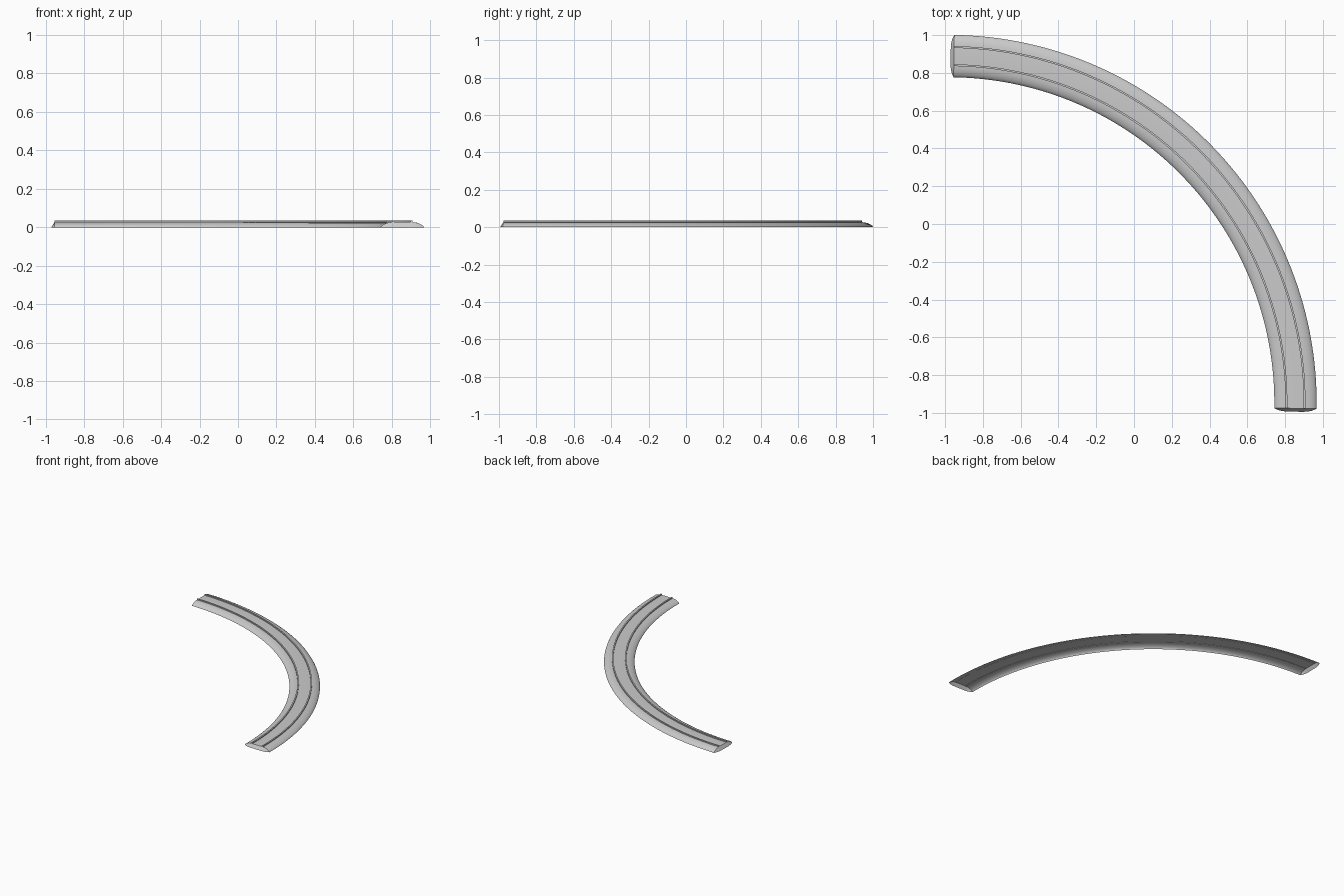
import bpy, bmesh, math

cube = bpy.data.objects.get("Cube")
if cube:
    bpy.data.objects.remove(cube, do_unlink=True)

CX, CY = -0.982, -0.948        # centre of the bend
MID, HALF = 1.837, 0.112       # centreline radius and half width
START, END = math.radians(-0.87), math.radians(89.1)
STEPS = 64

grey = bpy.data.materials.new("light grey")
grey.use_nodes = True
grey.diffuse_color = (0.6, 0.6, 0.6, 1)
grey.node_tree.nodes["Principled BSDF"].inputs["Base Color"].default_value = grey.diffuse_color


def on_arc(angle, offset, z, push=0):
    """Point on the bend; push moves it along the direction of travel."""
    r = MID + offset
    c, s = math.cos(angle), math.sin(angle)
    return (CX + r * c - push * s, CY + r * s + push * c, z)


def sweep(bm, section):
    """Rings of vertices, one section per step round the bend."""
    return [[bm.verts.new(on_arc(START + (END - START) * i / STEPS, u, z)) for u, z in section]
            for i in range(STEPS + 1)]


def finish(name, bm, angle):
    bmesh.ops.remove_doubles(bm, verts=bm.verts, dist=0.00005)
    mesh = bpy.data.meshes.new(name)
    bm.to_mesh(mesh)
    bm.free()
    mesh.materials.append(grey)
    obj = bpy.data.objects.new(name, mesh)
    bpy.context.collection.objects.link(obj)
    bpy.ops.object.select_all(action='DESELECT')
    obj.select_set(True)
    bpy.context.view_layer.objects.active = obj
    bpy.ops.object.shade_smooth_by_angle(angle=math.radians(angle))


# Track bed: open shell with flat crown, rounded shoulders and bulged ends
def build_bed():
    half = [(0.0, 0.027), (0.045, 0.027), (0.067, 0.0255), (0.085, 0.021),
            (0.099, 0.014), (0.108, 0.007), (HALF, 0.0)]
    profile = [(-u, z) for u, z in reversed(half[1:])] + half
    bm = bmesh.new()

    def end_row(angle, sign):
        return [bm.verts.new(on_arc(angle, u, 0, sign * 0.018 * (1 - abs(u / HALF) ** 4)))
                for u, z in profile]

    rows = [end_row(START, -1)] + sweep(bm, profile) + [end_row(END, 1)]
    for a, b in zip(rows, rows[1:]):
        for j in range(len(profile) - 1):
            bm.faces.new((a[j], a[j + 1], b[j + 1], b[j]))
    finish("track_bed", bm, 50)


# Rail: slim rectangular bar swept round the bend
def build_rail(name, offset):
    w, low, high = 0.005, 0.025, 0.035
    bm = bmesh.new()
    rings = sweep(bm, [(offset + u, z) for u, z in ((-w, low), (w, low), (w, high), (-w, high))])
    for a, b in zip(rings, rings[1:]):
        for j in range(4):
            k = (j + 1) % 4
            bm.faces.new((a[j], a[k], b[k], b[j]))
    bm.faces.new(rings[0])
    bm.faces.new(rings[-1])
    bmesh.ops.recalc_face_normals(bm, faces=bm.faces)
    finish(name, bm, 30)


build_bed()
build_rail("inner_rail", -0.048)
build_rail("outer_rail", 0.048)
